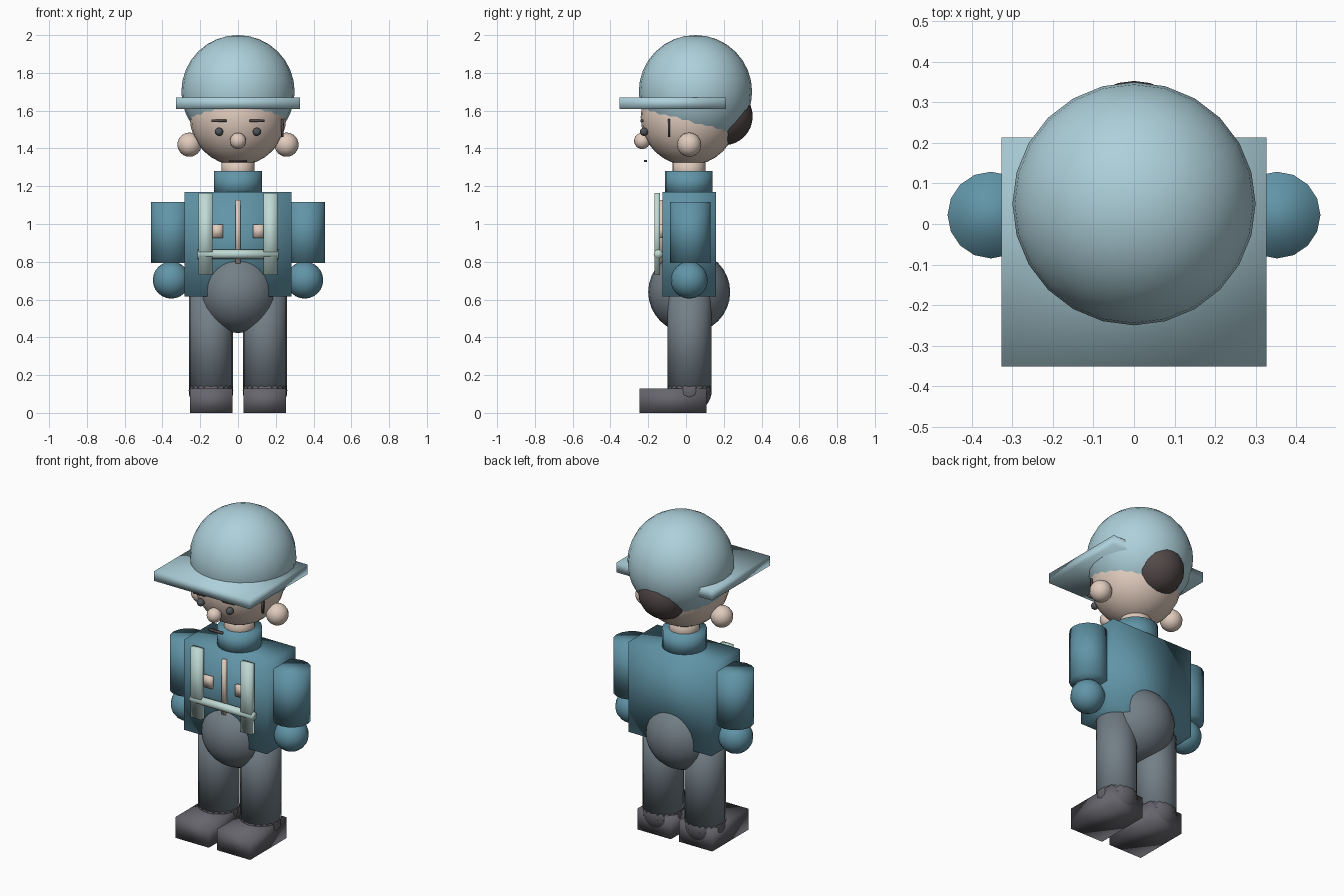
import bpy
from math import radians

if "Cube" in bpy.data.objects:
    bpy.data.objects.remove(bpy.data.objects["Cube"])

COLOURS = {
    "hat_blue": (0.42, 0.63, 0.70), "jacket_teal": (0.12, 0.30, 0.39),
    "trouser_grey": (0.17, 0.21, 0.24), "shoe_grey": (0.13, 0.13, 0.15),
    "skin": (0.75, 0.60, 0.51), "strap_mint": (0.52, 0.70, 0.66),
    "hair_brown": (0.085, 0.065, 0.065), "eye_grey": (0.08, 0.09, 0.10),
}
MATS = {}
for key, rgb in COLOURS.items():
    MATS[key] = bpy.data.materials.new(key)
    MATS[key].diffuse_color = (*rgb, 1)


def finish(name, mat):
    ob = bpy.context.object
    ob.name = name
    ob.data.materials.append(MATS[mat])
    bpy.ops.object.shade_smooth()
    return ob


def ball(name, mat, loc, r, seg=24, rings=16):
    bpy.ops.mesh.primitive_uv_sphere_add(segments=seg, ring_count=rings, radius=r, location=loc)
    return finish(name, mat)


def tube(name, mat, loc, r, length, seg=20, rot=(0, 0, 0)):
    bpy.ops.mesh.primitive_cylinder_add(vertices=seg, radius=r, depth=length, location=loc, rotation=rot)
    return finish(name, mat)


def box(name, mat, lo, hi):
    """Box between two opposite corners."""
    mid = [(a + b) / 2 for a, b in zip(lo, hi)]
    bpy.ops.mesh.primitive_cube_add(size=1, location=mid)
    bpy.context.object.scale = [b - a for a, b in zip(lo, hi)]
    bpy.ops.object.transform_apply(location=False, rotation=False, scale=True)
    return finish(name, mat)


# Hat, head and hair
ball("hat_dome", "hat_blue", (0, 0.05, 1.70), 0.30)
box("hat_brim", "hat_blue", (-0.327, -0.352, 1.61), (0.327, 0.213, 1.67))
ball("head", "skin", (0, 0.015, 1.565), 0.255)
ball("hair_bun", "hair_brown", (0, 0.20, 1.57), 0.153)
tube("neck", "skin", (0, 0.015, 1.29), 0.087, 0.14)

# Face
ball("nose", "skin", (0, -0.232, 1.44), 0.043, 16, 12)
box("mouth", "hair_brown", (-0.047, -0.223, 1.328), (0.047, -0.207, 1.34))
box("pencil", "hair_brown", (0.227, -0.096, 1.46), (0.24, -0.086, 1.555))

# Torso
box("torso", "jacket_teal", (-0.284, -0.124, 0.615), (0.284, 0.158, 1.17))
tube("collar", "jacket_teal", (0, 0.015, 1.215), 0.126, 0.13)
ball("hips", "trouser_grey", (0, 0.017, 0.64), 0.217)
box("zip", "skin", (-0.012, -0.143, 0.79), (0.012, -0.12, 1.127))
tube("chest_belt", "strap_mint", (0, -0.147, 0.84), 0.024, 0.43, 12, (0, radians(90), 0))

# Paired parts
for side, s in (("left", -1), ("right", 1)):
    def sbox(name, mat, x, y, z):
        xs = sorted((s * x[0], s * x[1]))
        return box(f"{side}_{name}", mat, (xs[0], y[0], z[0]), (xs[1], y[1], z[1]))

    ball(f"{side}_ear", "skin", (s * 0.257, 0.017, 1.42), 0.064, 16, 12)
    ball(f"{side}_eye", "eye_grey", (s * 0.10, -0.222, 1.488), 0.022, 12, 8)
    sbox("brow", "hair_brown", (0.06, 0.14), (-0.24, -0.224), (1.54, 1.552))
    tube(f"{side}_arm", "jacket_teal", (s * 0.353, 0.022, 0.955), 0.107, 0.325, 16)
    ball(f"{side}_hand", "jacket_teal", (s * 0.353, 0.017, 0.703), 0.098, 16, 12)
    tube(f"{side}_leg", "trouser_grey", (s * 0.143, 0.018, 0.40), 0.116, 0.60)
    ball(f"{side}_ankle", "shoe_grey", (s * 0.143, 0.018, 0.118), 0.118)
    sbox("shoe", "shoe_grey", (0.028, 0.255), (-0.245, 0.108), (0, 0.13))
    sbox("strap", "strap_mint", (0.135, 0.208), (-0.167, -0.138), (0.73, 1.163))
    sbox("button", "skin", (0.08, 0.14), (-0.143, -0.12), (0.927, 0.997))

for m in bpy.data.materials:
    if m.users and not m.is_grease_pencil:
        m.use_nodes = True
        m.node_tree.nodes["Principled BSDF"].inputs["Base Color"].default_value = m.diffuse_color
